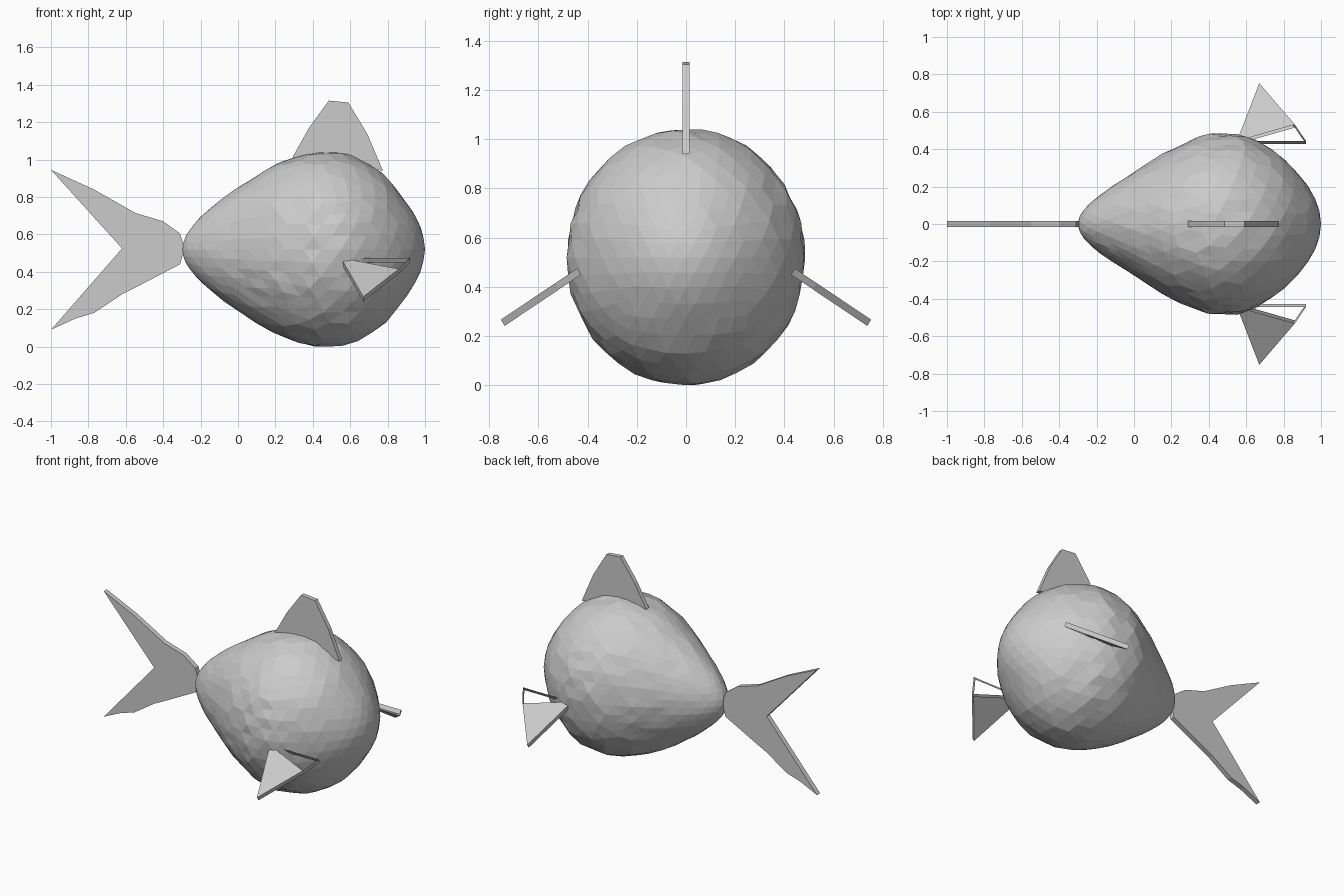
import bpy, bmesh, math, random
from mathutils import Vector

if "Cube" in bpy.data.objects:
    bpy.data.objects.remove(bpy.data.objects["Cube"])

random.seed(4)


def finish(bm, name):
    bmesh.ops.recalc_face_normals(bm, faces=bm.faces)
    mesh = bpy.data.meshes.new(name)
    bm.to_mesh(mesh)
    bm.free()
    obj = bpy.data.objects.new(name, mesh)
    bpy.context.collection.objects.link(obj)
    return obj


def plate(name, outline, offset, caps):
    """Thin plate: rim around the outline, closed by the given cap polygons."""
    bm = bmesh.new()
    a = [bm.verts.new(Vector(p) + offset) for p in outline]
    b = [bm.verts.new(Vector(p) - offset) for p in outline]
    n = len(outline)
    for i in range(n):
        j = (i + 1) % n
        bm.faces.new((a[i], a[j], b[j], b[i]))
    for cap in caps:
        bm.faces.new([a[i] for i in cap])
        bm.faces.new([b[i] for i in reversed(cap)])
    return finish(bm, name)


def lerp_table(table, x):
    for (x0, *v0), (x1, *v1) in zip(table, table[1:]):
        if x <= x1:
            t = max(0, (x - x0) / (x1 - x0))
            return [p + (q - p) * t for p, q in zip(v0, v1)]
    return table[-1][1:]


# Body: faceted egg, (position along axis, width scale, height scale)
girth = [(-1, .24, .28), (-.85, .265, .325), (-.54, .325, .392), (-.23, .412, .465),
         (.08, .483, .522), (.38, .512, .545), (.69, .487, .535), (.85, .455, .47), (1, .43, .44)]
bm = bmesh.new()
bmesh.ops.create_icosphere(bm, subdivisions=4, radius=1)
for v in bm.verts:
    w, h = lerp_table(girth, v.co.x)
    k = 1 + random.uniform(-.012, .012)
    v.co = (.35 + .65 * v.co.x, v.co.y * w * k, .52 + v.co.z * h * k)
    v.co.z = max(v.co.z, 0)
finish(bm, "body")

# Tail fin: forked outline in the middle plane
tail = [(-1, .945), (-.77, .84), (-.55, .715), (-.40, .67), (-.31, .605), (-.285, .525),
        (-.31, .44), (-.54, .32), (-.62, .28), (-.77, .18), (-.87, .15), (-1, .09), (-.62, .525)]
plate("tail_fin", [(x, 0, z) for x, z in tail], Vector((0, .017, 0)), [range(len(tail))])

# Back fin: base sits inside the body
back = [(.29, 1.01), (.38, 1.17), (.485, 1.315), (.59, 1.305), (.69, 1.14), (.775, .94),
        (.6, .97), (.44, 1.0)]
plate("back_fin", [(x, 0, z) for x, z in back], Vector((0, .015, 0)), [range(len(back))])

# Side fins: drooping plates, front corner is an open rim
for side, name in ((1, "left_side_fin"), (-1, "right_side_fin")):
    shape = [(.55, 0), (.67, 1), (.86, .285), (.92, 0)]
    pts = [(x, side * (.435 + .31 * t), .462 - .208 * t) for x, t in shape]
    plate(name, pts, Vector((0, side * .008, .0125)), [(0, 1, 2)])
